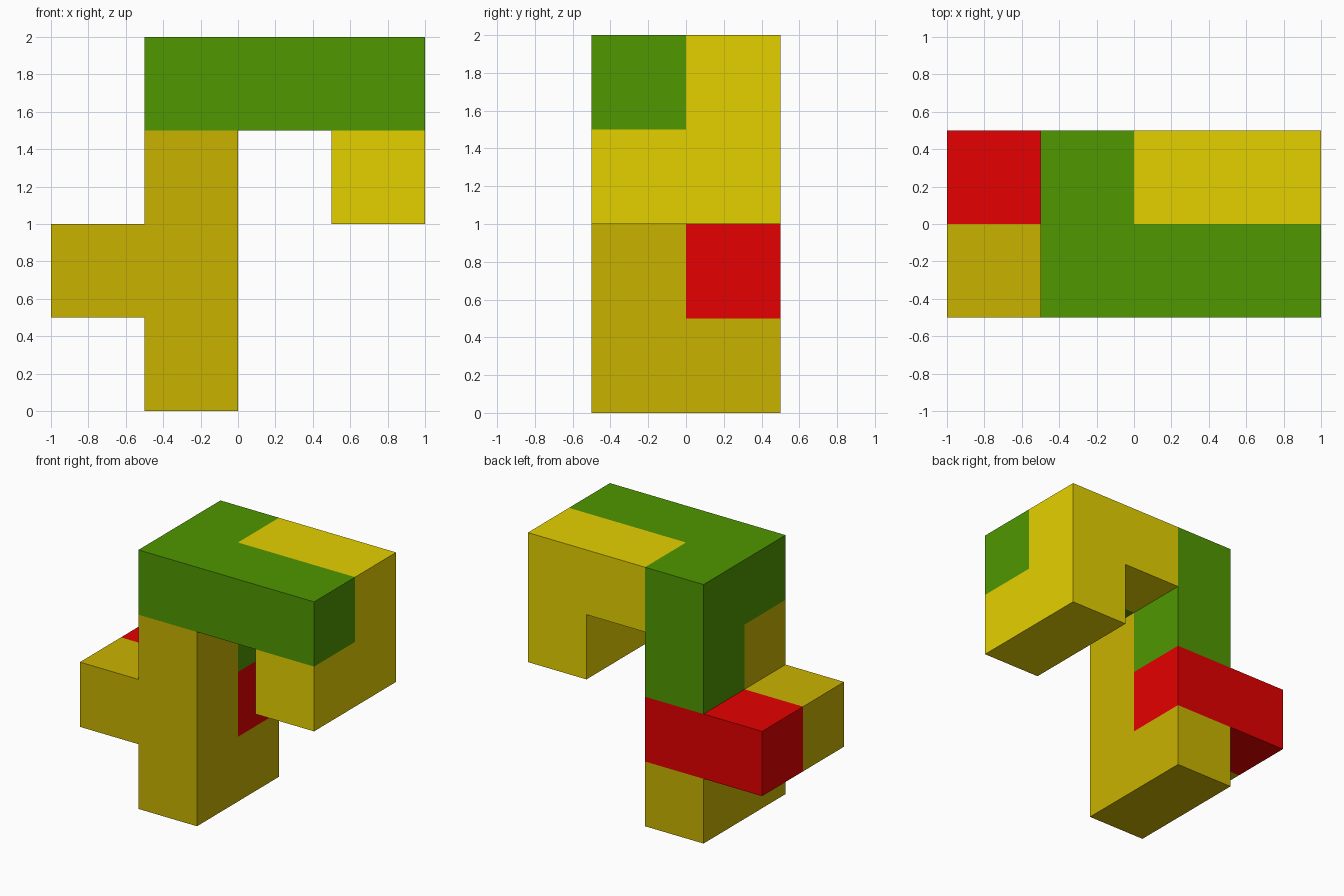
import bpy, bmesh
from mathutils import Matrix, Vector

if "Cube" in bpy.data.objects:
    bpy.data.objects.remove(bpy.data.objects["Cube"])

CELL = 0.5


def material(name, rgb):
    mat = bpy.data.materials.new(name)
    mat.diffuse_color = (*rgb, 1.0)
    mat.use_nodes = True
    mat.node_tree.nodes["Principled BSDF"].inputs["Base Color"].default_value = mat.diffuse_color
    return mat


def puzzle_piece(name, cells, mat):
    """Join unit cells (x, y, z) on the grid into one clean block piece."""
    bm = bmesh.new()
    for c in cells:
        centre = Vector(((c[0] - 1.5) * CELL, (c[1] - 0.5) * CELL, (c[2] + 0.5) * CELL))
        bmesh.ops.create_cube(bm, size=CELL, matrix=Matrix.Translation(centre))

    # Remove the walls between neighbouring cells of the same piece
    seen = {}
    for f in bm.faces:
        key = tuple(round(v * 100) for v in f.calc_center_median())
        seen.setdefault(key, []).append(f)
    inner = [f for group in seen.values() if len(group) > 1 for f in group]
    bmesh.ops.delete(bm, geom=inner, context='FACES')
    bmesh.ops.remove_doubles(bm, verts=bm.verts, dist=0.001)
    bmesh.ops.dissolve_limit(bm, angle_limit=0.01, verts=bm.verts, edges=bm.edges)
    bmesh.ops.recalc_face_normals(bm, faces=bm.faces)

    mesh = bpy.data.meshes.new(name)
    bm.to_mesh(mesh)
    bm.free()
    mesh.materials.append(mat)
    obj = bpy.data.objects.new(name, mesh)
    bpy.context.collection.objects.link(obj)
    return obj


# Front column with a side arm and a foot reaching back
puzzle_piece("ochre_column", [(1, 0, 0), (1, 0, 1), (1, 0, 2), (0, 0, 1), (1, 1, 0)],
             material("ochre", (0.59, 0.45, 0.0)))

# Short bar across the back
puzzle_piece("red_bar", [(0, 1, 1), (1, 1, 1)],
             material("red", (0.78, 0.0, 0.0)))

# Top beam that turns back and drops down
puzzle_piece("green_beam", [(1, 0, 3), (2, 0, 3), (3, 0, 3), (1, 1, 3), (1, 1, 2)],
             material("green", (0.08, 0.31, 0.0)))

# Overhanging hook on the right
puzzle_piece("yellow_hook", [(2, 1, 3), (3, 1, 3), (3, 1, 2), (3, 0, 2)],
             material("yellow", (0.78, 0.635, 0.0)))
